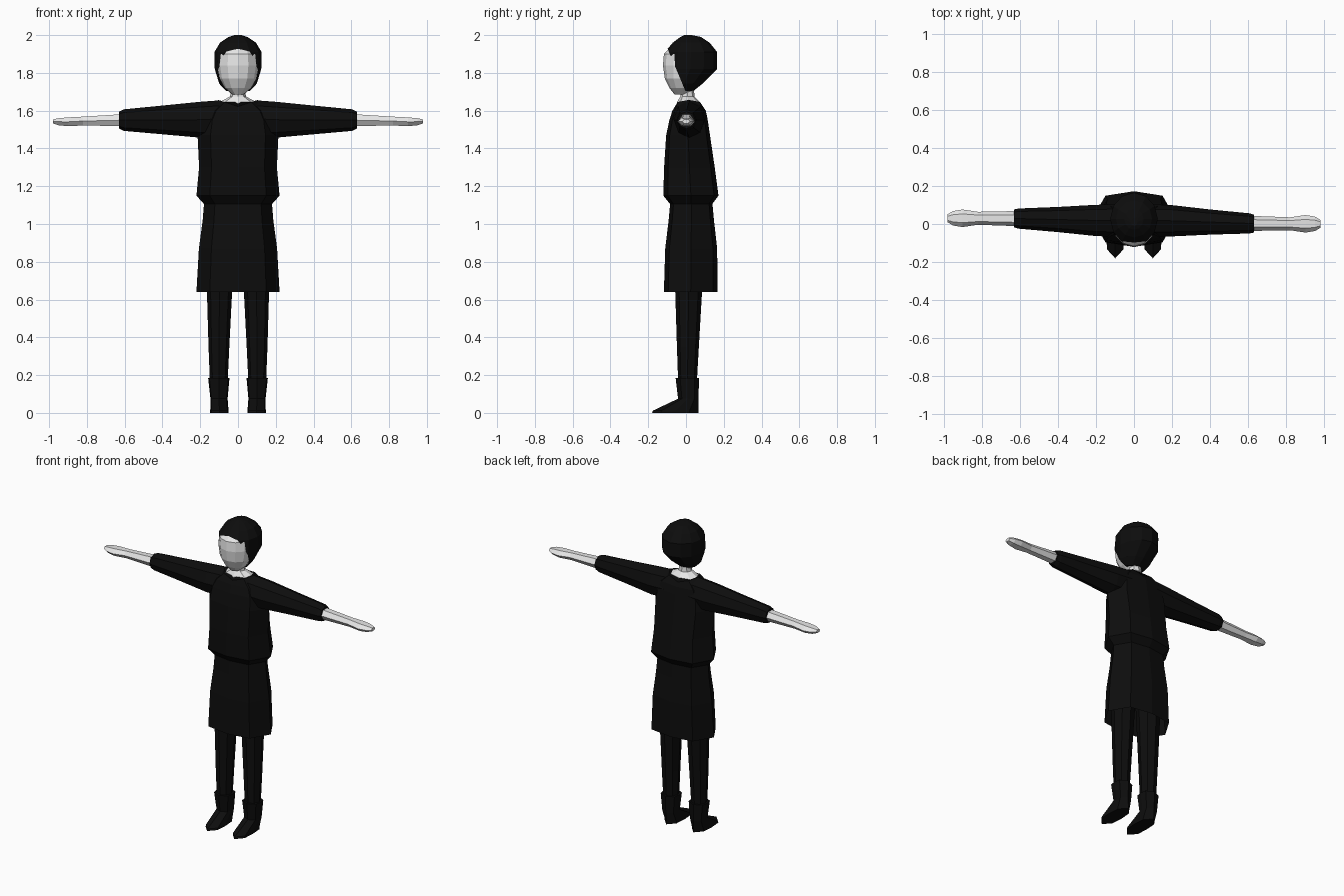
import bpy
import bmesh
from math import cos, sin, tau
from mathutils import Vector

if "Cube" in bpy.data.objects:
    bpy.data.objects.remove(bpy.data.objects["Cube"], do_unlink=True)


def material(name, value):
    m = bpy.data.materials.new(name)
    m.use_nodes = True
    colour = (value, value, value, 1)
    m.diffuse_color = colour
    m.node_tree.nodes["Principled BSDF"].inputs["Base Color"].default_value = colour
    return m


BLACK = material("black cloth", 0.004)
SKIN = material("pale skin", 0.8)


def polygon(n):
    return [(cos(tau * i / n), sin(tau * i / n)) for i in range(n)]


def octagon(a, b):
    return [(1, 0), (a, b), (0, 1), (-a, b), (-1, 0), (-a, -b), (0, -1), (a, -b)]


BODY = octagon(0.68, 0.84)
FOOT = octagon(0.88, 0.62)
ROUND = polygon(8)
HEAD = polygon(12)
HAND = polygon(6)


def loft(name, rings, profile, mat, along="z", caps=(True, True), lift=0, cut=None):
    """Skin rings of (position, low a, high a, low b, high b) with flat faces."""
    bm = bmesh.new()
    loops = []
    for k, (t, a0, a1, b0, b1) in enumerate(rings):
        loop = []
        for u, v in profile:
            a = (a0 + a1) / 2 + u * (a1 - a0) / 2
            b = (b0 + b1) / 2 + v * (b1 - b0) / 2
            up = t + (lift * abs(u) if k == len(rings) - 1 else 0)
            loop.append(bm.verts.new((a, b, up) if along == "z" else (t, a, b)))
        loops.append(loop)
    n = len(profile)
    for low, high in zip(loops, loops[1:]):
        for i in range(n):
            j = (i + 1) % n
            bm.faces.new((low[i], low[j], high[j], high[i]))
    if caps[0]:
        bm.faces.new(loops[0])
    if caps[1]:
        bm.faces.new(loops[-1])
    bmesh.ops.recalc_face_normals(bm, faces=bm.faces)
    if cut:
        bmesh.ops.bisect_plane(bm, geom=bm.verts[:] + bm.edges[:] + bm.faces[:],
                               plane_co=cut[0], plane_no=cut[1], clear_outer=True)
    mesh = bpy.data.meshes.new(name)
    bm.to_mesh(mesh)
    bm.free()
    mesh.materials.append(mat)
    obj = bpy.data.objects.new(name, mesh)
    bpy.context.collection.objects.link(obj)
    return obj


def wide(z, x, y0, y1):
    return (z, -x, x, y0, y1)


# Head and the hair shell, sliced open in front of the face
loft("head", [wide(1.685, 0.03, -0.06, 0.03), wide(1.72, 0.07, -0.088, 0.05),
              wide(1.77, 0.098, -0.112, 0.07), wide(1.84, 0.11, -0.122, 0.1),
              wide(1.9, 0.105, -0.117, 0.1), wide(1.94, 0.075, -0.08, 0.08)],
     HEAD, SKIN)
loft("hair", [wide(1.705, 0.07, -0.1, 0.04), wide(1.745, 0.1, -0.11, 0.09),
              wide(1.82, 0.123, -0.12, 0.165), wide(1.91, 0.125, -0.112, 0.165),
              wide(1.96, 0.095, -0.07, 0.125), wide(1.99, 0.05, -0.03, 0.08),
              wide(2.0, 0.018, -0.01, 0.03)],
     HEAD, BLACK, cut=(Vector((0, -0.1, 1.935)), Vector((0, -1, -0.42))))

# Neck flaring into the neckline
loft("neck", [wide(1.59, 0.1, -0.05, 0.08), wide(1.645, 0.098, -0.048, 0.075),
              wide(1.675, 0.042, -0.03, 0.045), wide(1.74, 0.035, -0.025, 0.04)],
     ROUND, SKIN)

# Loose top with a tucked hem, then the skirt
loft("top", [wide(1.1, 0.175, -0.08, 0.135), wide(1.15, 0.22, -0.12, 0.172),
             wide(1.3, 0.206, -0.116, 0.152), wide(1.47, 0.214, -0.105, 0.127),
             wide(1.55, 0.2, -0.088, 0.115), wide(1.6, 0.17, -0.072, 0.105),
             wide(1.622, 0.105, -0.055, 0.085)],
     BODY, BLACK, lift=0.035)
loft("skirt", [wide(0.64, 0.22, -0.117, 0.167), wide(0.87, 0.207, -0.11, 0.165),
               wide(1.02, 0.187, -0.092, 0.148), wide(1.13, 0.178, -0.082, 0.138)],
     BODY, BLACK, caps=(False, True))

for side, label in ((1, "left"), (-1, "right")):
    # Arm centre line drifts slightly differently on each side
    drift = -0.017 if side > 0 else 0.012

    def arm_ring(x, half_y, z0, z1):
        y = 0.018 + drift * min(1, max(0, (x - 0.17) / 0.5))
        return (side * x, y - half_y, y + half_y, z0, z1)

    loft(label + "_sleeve",
         [arm_ring(0.09, 0.085, 1.46, 1.655), arm_ring(0.2, 0.082, 1.457, 1.647),
          arm_ring(0.4, 0.066, 1.475, 1.627), arm_ring(0.605, 0.053, 1.493, 1.607),
          arm_ring(0.63, 0.047, 1.505, 1.595)],
         ROUND, BLACK, along="x")
    loft(label + "_forearm_and_hand",
         [arm_ring(0.6, 0.04, 1.513, 1.587), arm_ring(0.82, 0.034, 1.518, 1.572),
          arm_ring(0.9, 0.046, 1.514, 1.568), arm_ring(0.95, 0.038, 1.52, 1.563),
          arm_ring(0.98, 0.02, 1.531, 1.555)],
         HAND, SKIN, along="x")

    def leg_ring(z, x0, x1, y0, y1):
        return (z, side * x0, side * x1, y0, y1)

    # Stocking leg, then ankle boot with a pointed toe
    loft(label + "_leg",
         [leg_ring(0.12, 0.057, 0.147, -0.04, 0.055),
          leg_ring(0.35, 0.046, 0.156, -0.048, 0.068),
          leg_ring(0.9, 0.018, 0.172, -0.065, 0.1)],
         ROUND, BLACK)
    loft(label + "_boot",
         [leg_ring(0, 0.05, 0.147, -0.18, 0.065),
          leg_ring(0.012, 0.05, 0.147, -0.175, 0.065),
          leg_ring(0.075, 0.055, 0.146, -0.042, 0.065),
          leg_ring(0.185, 0.045, 0.158, -0.055, 0.07)],
         FOOT, BLACK)
